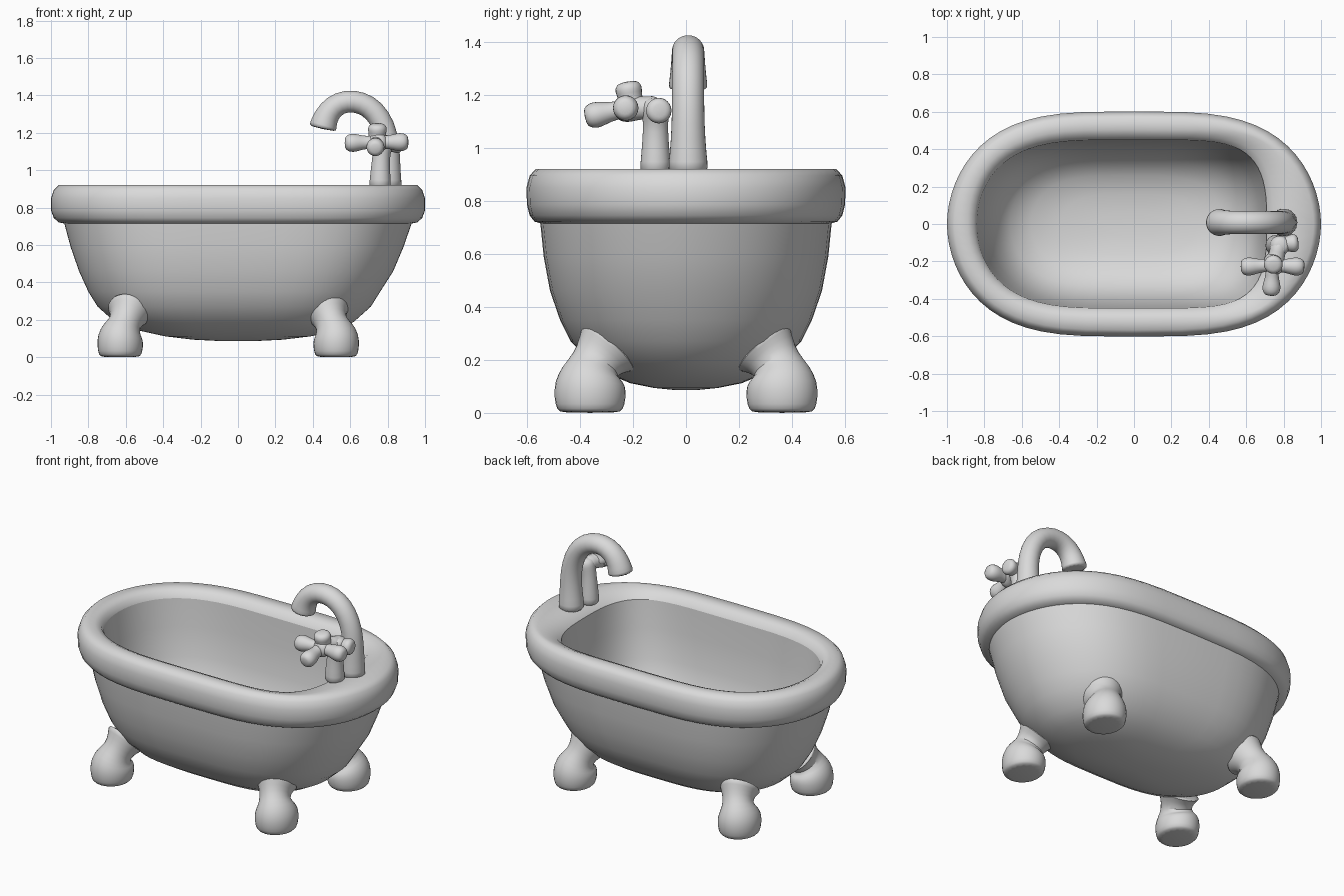
import bpy
import math
from mathutils import Vector

if "Cube" in bpy.data.objects:
    bpy.data.objects.remove(bpy.data.objects["Cube"], do_unlink=True)

# One glazed grey material for everything
enamel = bpy.data.materials.new("light_grey_enamel")
enamel.use_nodes = True
grey = (0.7, 0.7, 0.7, 1)
enamel.diffuse_color = grey
enamel.node_tree.nodes["Principled BSDF"].inputs["Base Color"].default_value = grey


def loft(name, rings, cap_start=False, cap_end=False, subdivide=0):
    """Skin a list of equal-sized rings into a smooth mesh object."""
    count = len(rings[0])
    verts = [point for ring in rings for point in ring]
    faces = []
    for row in range(len(rings) - 1):
        low, high = row * count, (row + 1) * count
        for i in range(count):
            j = (i + 1) % count
            faces.append((low + i, low + j, high + j, high + i))
    if cap_start:
        faces.append(tuple(reversed(range(count))))
    if cap_end:
        faces.append(tuple(range(len(verts) - count, len(verts))))
    mesh = bpy.data.meshes.new(name)
    mesh.from_pydata(verts, [], faces)
    mesh.materials.append(enamel)
    obj = bpy.data.objects.new(name, mesh)
    bpy.context.collection.objects.link(obj)
    bpy.ops.object.select_all(action="DESELECT")
    obj.select_set(True)
    bpy.context.view_layer.objects.active = obj
    bpy.ops.object.shade_smooth_by_angle(angle=math.radians(60))
    if subdivide:
        modifier = obj.modifiers.new("rounding", "SUBSURF")
        modifier.levels = modifier.render_levels = subdivide
    return obj


ROUND_END = (3.5, 1.9)


def oval(center_x, half_x, half_y, z, right_end=ROUND_END, left_end=ROUND_END, count=64):
    """Superellipse ring; each end has its own pair of powers for x and y."""
    ring = []
    for i in range(count):
        angle = math.tau * i / count
        c, s = math.cos(angle), math.sin(angle)
        power_x, power_y = right_end if c > 0 else left_end
        ring.append(Vector((center_x + half_x * math.copysign(abs(c) ** (2 / power_x), c),
                            half_y * math.copysign(abs(s) ** (2 / power_y), s), z)))
    return ring


def inner_oval(center_x, half_x, half_y, z):
    """Ring of the opening: squarer at the tap end, rounder lower down."""
    return oval(center_x, half_x, half_y, z, (3.2 + 3 * z, 2 + 1.1 * z), (3.5, 2.1))


def tube(name, path, radii, stretch=1.0, count=16):
    """Round tube along a path, with a radius at each point."""
    path = [Vector(p) for p in path]
    span = path[-1] - path[0]
    axis = min(range(3), key=lambda k: abs(span[k]))
    reference = Vector([float(k == axis) for k in range(3)])
    rings = []
    for k, (point, radius) in enumerate(zip(path, radii)):
        tangent = (path[min(k + 1, len(path) - 1)] - path[max(k - 1, 0)]).normalized()
        side = (reference - tangent * reference.dot(tangent)).normalized()
        other = tangent.cross(side)
        rings.append([point + radius * (side * math.cos(math.tau * i / count)
                                        + other * stretch * math.sin(math.tau * i / count))
                      for i in range(count)])
    return loft(name, rings, True, True, subdivide=1)


# Tub body: centre x, half length, half width, height
body = [(0, .1, .05, .087), (0, .24, .12, .094), (0, .39, .21, .112), (0, .54, .29, .145),
        (-.02, .64, .36, .19), (-.02, .73, .435, .27), (-.02, .78, .475, .35),
        (-.01, .84, .513, .46), (-.005, .89, .537, .59), (0, .93, .55, .72)]
loft("tub_body", [oval(*row) for row in body], cap_start=True)

# Rolled rim, with a wider deck at the tap end
rim = [(0, .93, .55, .715), (0, .96, .572, .722), (0, .985, .59, .745), (0, 1, .6, .785),
       (0, 1, .602, .85), (0, .985, .59, .895), (0, .96, .567, .92)]
lip = [(-.03, .86, .505, .92), (-.055, .8, .47, .905), (-.065, .775, .45, .87)]
loft("rolled_rim", [oval(*row) for row in rim] + [inner_oval(*row) for row in lip])

# Inside of the tub
basin = [(-.065, .775, .45, .87), (-.06, .755, .442, .7), (-.055, .725, .425, .52),
         (-.05, .68, .39, .38), (-.05, .61, .335, .285), (-.04, .51, .26, .225),
         (-.03, .36, .16, .195), (-.02, .16, .06, .185)]
loft("basin", [inner_oval(*row) for row in basin], cap_end=True)

# Four feet: rounded paw, narrow ankle, flared leg leaning in under the tub
foot = [(0, .362, 0, .1), (0, .362, .01, .116), (0, .362, .055, .126), (0, .362, .11, .125),
        (.01, .358, .148, .106), (.025, .345, .18, .083), (.04, .315, .222, .1),
        (.048, .292, .248, .122), (.05, .286, .254, .118)]
for end, foot_x in (("right", -.63), ("left", .525)):
    inward = -math.copysign(1, foot_x)
    for place, side in (("front", -1), ("back", 1)):
        tube(f"{place}_{end}_foot",
             [(foot_x + inward * dx, side * y, z) for dx, y, z, r in foot],
             [r for dx, y, z, r in foot], stretch=1.1)

# Curved spout
spout = [(.8, .9, .08), (.8, .94, .075), (.803, 1.03, .066), (.803, 1.14, .062),
         (.78, 1.24, .062), (.73, 1.32, .062), (.66, 1.363, .062), (.58, 1.373, .062),
         (.51, 1.343, .064), (.47, 1.287, .068), (.455, 1.235, .075), (.452, 1.22, .075)]
tube("spout", [(x, .008, z) for x, z, r in spout], [r for x, z, r in spout])

# Tap pillar with its rounded head
pillar = [(.76, .9, .062), (.76, .94, .058), (.762, 1.03, .05), (.768, 1.1, .047),
          (.78, 1.14, .056), (.785, 1.17, .052), (.785, 1.19, .03)]
tube("tap_pillar", [(x, -.115, z) for x, z, r in pillar], [r for x, z, r in pillar])


def arm(name, start, end, neck, knob):
    """Tap arm: slim neck swelling to a rounded knob."""
    start, end = Vector(start), Vector(end)
    steps = (0, .3, .55, .75, .92, 1)
    tube(name, [start.lerp(end, t) for t in steps],
         [neck * 1.3, neck, knob * .85, knob, knob * .85, knob * .5], count=12)


# Cross handle
hub = (.74, -.22, 1.15)
arm("handle_hub", (.78, -.1, 1.15), (.738, -.265, 1.15), .042, .058)
arm("handle_right_arm", hub, (.57, -.23, 1.145), .033, .053)
arm("handle_left_arm", hub, (.912, -.23, 1.15), .033, .053)
arm("handle_front_arm", hub, (.733, -.382, 1.115), .033, .053)
arm("handle_top_arm", (.745, -.2, 1.13), (.745, -.222, 1.25), .05, .055)
arm("pillar_knob", (.77, -.11, 1.14), (.88, -.1, 1.14), .038, .053)
